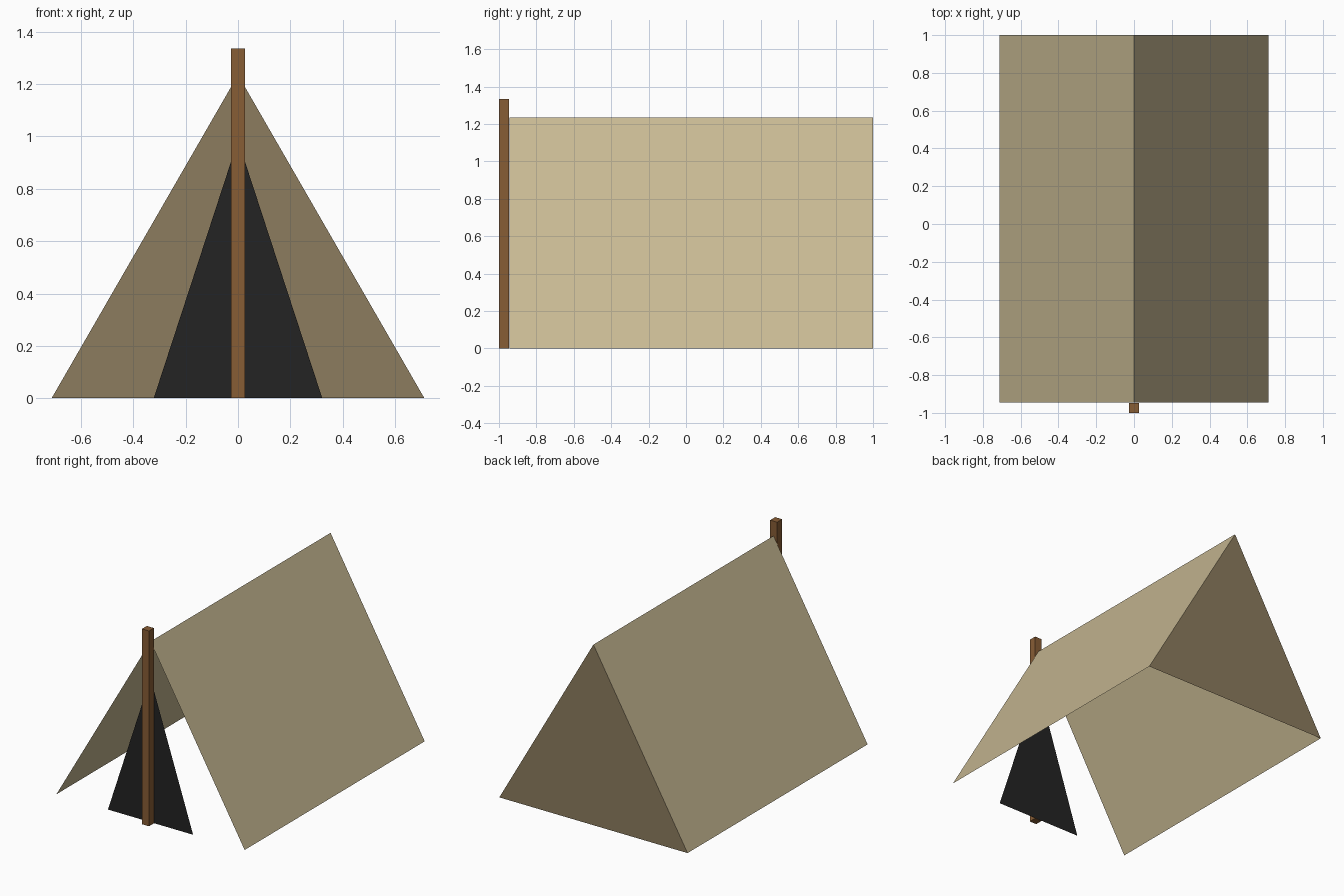
import bpy

if "Cube" in bpy.data.objects:
    bpy.data.objects.remove(bpy.data.objects["Cube"])


def lin(c):
    c /= 255
    return c / 12.92 if c <= 0.04045 else ((c + 0.055) / 1.055) ** 2.4


def material(name, rgb):
    m = bpy.data.materials.new(name)
    m.diffuse_color = (*[lin(c) for c in rgb], 1)
    m.use_nodes = True
    m.node_tree.nodes["Principled BSDF"].inputs["Base Color"].default_value = m.diffuse_color
    return m


def sheet(name, verts, faces, mat):
    me = bpy.data.meshes.new(name)
    me.from_pydata(verts, [], faces)
    me.materials.append(mat)
    ob = bpy.data.objects.new(name, me)
    bpy.context.collection.objects.link(ob)
    return ob


canvas = material("light canvas", (200, 185, 147))
back = material("dark canvas", (140, 124, 94))
wood = material("brown wood", (135, 93, 53))
dark = material("dark opening", (35, 35, 35))

W, H = 0.712, 1.235          # half width and ridge height
Y0, Y1 = -0.945, 1.0         # front and back of the canvas

# Two roof slopes, open at the front and underneath
profile = [(-W, 0), (0, H), (W, 0)]
sheet("canvas_roof",
      [(x, y, z) for y in (Y0, Y1) for x, z in profile],
      [(0, 1, 4, 3), (1, 2, 5, 4)][::1], canvas).data.flip_normals()

# Closed back panel
sheet("back_panel", [(x, Y1, z) for x, z in profile], [(0, 1, 2)], back)

# Dark entrance triangle in the plane of the front edge
sheet("entrance", [(-0.322, Y0, 0), (0.322, Y0, 0), (0, Y0, 0.985)],
      [(0, 1, 2)], dark)

# Square front pole
bpy.ops.mesh.primitive_cube_add(size=1, location=(0, -0.9735, 0.6675))
pole = bpy.context.object
pole.name = "front_pole"
pole.scale = (0.053, 0.053, 1.335)
bpy.ops.object.transform_apply(location=False, rotation=False, scale=True)
pole.data.materials.append(wood)
